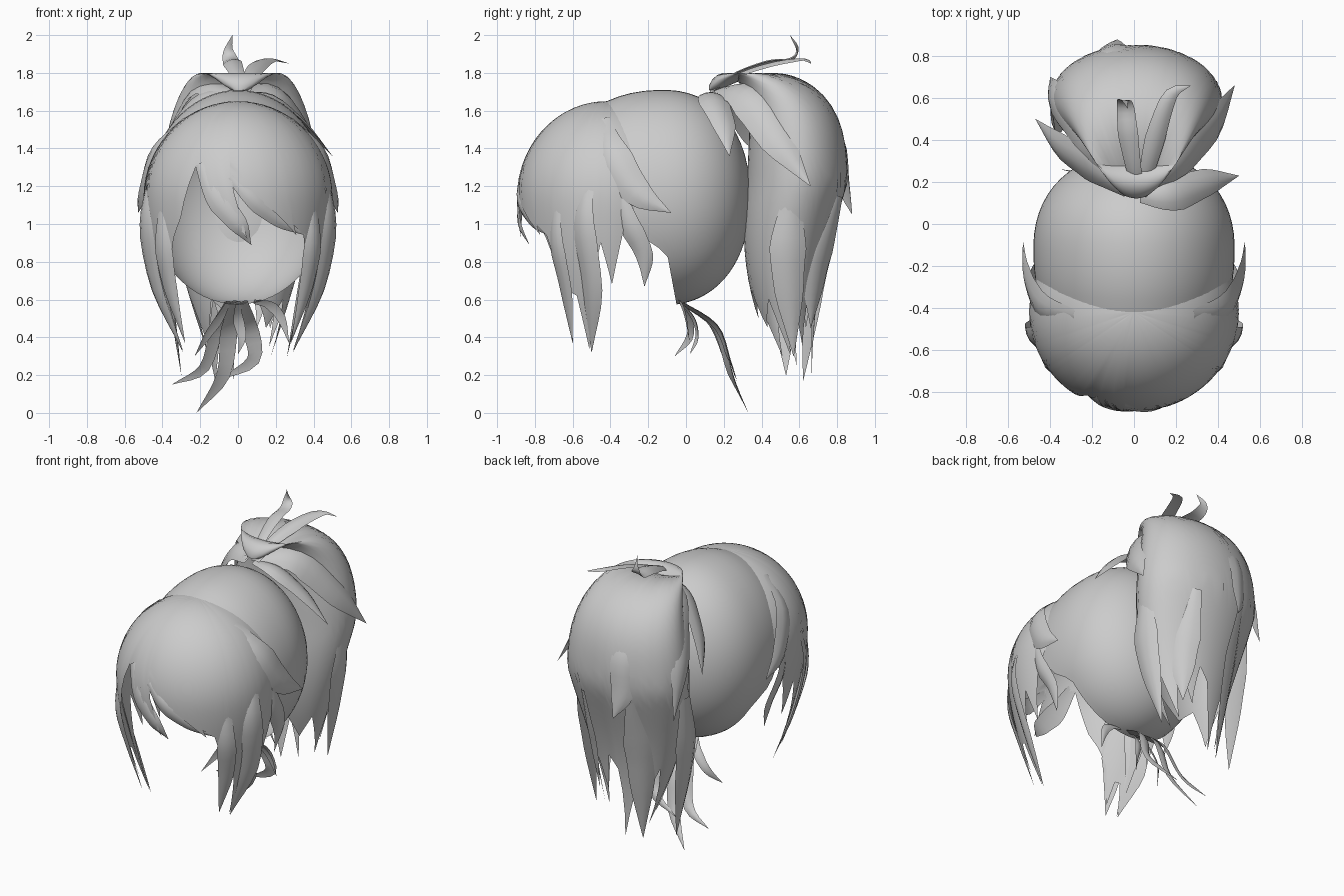
import bpy, bmesh, math
from mathutils import Vector

if "Cube" in bpy.data.objects:
    bpy.data.objects.remove(bpy.data.objects["Cube"])

hair = bpy.data.materials.new("hair_grey")
hair.diffuse_color = (0.6, 0.6, 0.6, 1)
hair.use_nodes = True
hair.node_tree.nodes["Principled BSDF"].inputs["Base Color"].default_value = hair.diffuse_color


def finish(name, bm):
    bmesh.ops.remove_doubles(bm, verts=bm.verts, dist=0.0005)
    bmesh.ops.recalc_face_normals(bm, faces=bm.faces)
    me = bpy.data.meshes.new(name)
    bm.to_mesh(me)
    bm.free()
    me.materials.append(hair)
    ob = bpy.data.objects.new(name, me)
    bpy.context.collection.objects.link(ob)
    bpy.ops.object.select_all(action='DESELECT')
    ob.select_set(True)
    bpy.context.view_layer.objects.active = ob
    bpy.ops.object.shade_smooth_by_angle(angle=math.radians(50))
    return ob


def sheet(name, columns, loop=False):
    """Skin a list of equally long point columns."""
    bm = bmesh.new()
    cols = [[bm.verts.new(p) for p in c] for c in columns]
    pairs = list(zip(cols, cols[1:])) + ([(cols[-1], cols[0])] if loop else [])
    for a, b in pairs:
        for i in range(len(a) - 1):
            bm.faces.new((a[i], a[i + 1], b[i + 1], b[i]))
    return finish(name, bm)


def lerp_list(points, t):
    """Piecewise linear lookup in (key, value) pairs."""
    for (k0, v0), (k1, v1) in zip(points, points[1:]):
        if t <= k1:
            return v0 + (v1 - v0) * max(0, t - k0) / (k1 - k0)
    return points[-1][1]


def spline(pts, n):
    """Catmull-Rom points through a short path."""
    p = [Vector(q) for q in pts]
    p = [2 * p[0] - p[1]] + p + [2 * p[-1] - p[-2]]
    out = []
    for i in range(n + 1):
        s = min(i / n * (len(p) - 3), len(p) - 3 - 1e-6)
        k, t = int(s), s - int(s)
        a, b, c, d = p[k:k + 4]
        out.append(0.5 * (2 * b + (c - a) * t + (2 * a - 5 * b + 4 * c - d) * t * t
                          + (3 * b - a - 3 * c + d) * t ** 3))
    return out


def lock(name, pts, width, centre, root=0.45, n=12):
    """Pointed lens-shaped strand whose flat side faces away from centre."""
    path = spline(pts, n)
    rings = []
    for i, p in enumerate(path):
        t = i / n
        tan = (path[min(i + 1, n)] - path[max(i - 1, 0)]).normalized()
        side = tan.cross(p - Vector(centre)).normalized()
        up = side.cross(tan)
        w = width / 2 * lerp_list([(0, root), (0.4, 1), (0.7, 0.75), (1, 0.01)], t)
        rings.append([p + side * w * u + up * w * h for u, h in
                      ((-1, -0.12), (-0.5, 0.12), (0, 0.2), (0.5, 0.12), (1, -0.12), (0, 0.0))])
    return sheet(name, list(zip(*rings)), loop=True)


# Rounded scalp shell, open to the face
def cap_column(phi):
    c, s = math.cos(phi), math.sin(phi)
    edge = lerp_list([(-1, -0.05), (-0.52, -0.1), (-0.36, -0.24), (0, -0.34), (1, -0.42)], s)
    tmax = math.acos((edge + 0.12) / (0.46 if edge > -0.12 else 0.6))
    col = []
    for i in range(19):
        t = math.cos(tmax * i / 18)
        r = (1 - abs(t) ** 2.2) ** (1 / 2.2)
        col.append((0.48 * r * c, -0.12 + t * (0.46 if t > 0 else 0.6), 1.14 + 0.57 * r * s))
    return col


sheet("scalp_shell", [cap_column(math.tau * i / 64) for i in range(64)], loop=True)


def ragged_dome(name, hem, centre, radii, shrink, power, tie=(0, 0), bend=0, loop=False):
    """Dome of hair; hem lists (angle from front, lower angle, bottom height)."""
    (cx, cy, cz), (rx, ry, rz) = centre, radii
    sub, rows, cols = 3, 24, []
    stations = [[a + (b - a) * k / sub for a, b in zip(p, q)]
                for p, q in zip(hem, hem[1:]) for k in range(sub)]
    if not loop:
        stations.append(hem[-1])
    for a0, a1, zb in stations:
        total = math.pi / 2 + (cz - zb) / rz
        col = []
        for i in range(rows + 1):
            v = i / rows
            f = total * v
            a = math.radians(a0 + (a1 - a0) * v ** 3)
            d = max(0, f - math.pi / 2) * rz
            c = max(0, math.cos(f))
            r = 1 - shrink * (d / 0.8) ** power if d else math.sin(f)
            col.append((cx + rx * r * math.sin(a),
                        cy - ry * r * math.cos(a) + tie[0] * c ** 4 - bend * math.sin(3 * d),
                        cz + rz * c - d + tie[1] * c ** 10))
        cols.append(col)
    return sheet(name, cols, loop)


# Fringe with face-framing points
side = [(52, 0.78), (56, 0.45), (61, 0.64), (66, 0.62), (72, 0.33), (79, 0.68),
        (86, 0.9), (94, 0.68), (101, 0.96), (110, 1.12)]
fringe_hem = [(-a, -a, z) for a, z in reversed(side)]
fringe_hem += [(-45, -45, 0.93), (-38, -38, 1.03), (-28, -28, 1.31), (-16, 6, 0.92), (-6, -5, 1.23),
               (10, 22, 1.07), (22, 40, 0.94), (30, 36, 1.0), (44, 46, 0.94)]
fringe_hem += [(a, a, z) for a, z in side]
ragged_dome("fringe", fringe_hem, (0, -0.42, 1.14), (0.5, 0.475, 0.51), 0.38, 1.7)

# Ponytail body, gathered forward to the tie
tail_hem = [(-180, 0.62), (-165, 0.17), (-148, 0.6), (-134, 0.45), (-118, 0.65), (-98, 0.25),
            (-80, 0.6), (-60, 0.3), (-35, 0.6), (-10, 0.5), (15, 0.65), (40, 0.45), (60, 0.6),
            (85, 0.3), (104, 0.66), (122, 0.35), (140, 0.68), (155, 0.45), (168, 0.7), (180, 0.62)]
ragged_dome("ponytail", [(a, a, z) for a, z in tail_hem], (0.01, 0.59, 1.22), (0.41, 0.265, 0.74),
            0.5, 1.3, tie=(-0.45, -0.26), bend=0.07, loop=True)

# Locks lying on the sides of the fringe
head = (0, -0.2, 1.1)
for s, label in ((1, "right"), (-1, "left")):
    lock("temple_lock_" + label, [(s * 0.28, -0.45, 1.55), (s * 0.44, -0.4, 1.38),
         (s * 0.51, -0.26, 1.17), (s * 0.53, -0.08, 1.06)], 0.2, head)
    lock("long_side_lock_" + label, [(s * 0.46, -0.52, 1.25), (s * 0.485, -0.55, 1.0),
         (s * 0.43, -0.5, 0.65), (s * 0.29, -0.5, 0.32)], 0.16, head)
    lock("short_side_lock_" + label, [(s * 0.48, -0.36, 1.2), (s * 0.49, -0.3, 1.0),
         (s * 0.46, -0.22, 0.83), (s * 0.42, -0.22, 0.67)], 0.12, head)
    lock("cheek_lock_" + label, [(s * 0.39, -0.69, 1.15), (s * 0.40, -0.69, 0.9),
         (s * 0.36, -0.64, 0.65), (s * 0.28, -0.6, 0.37)], 0.12, head)
lock("fringe_lock_centre", [(-0.2, -0.82, 1.32), (-0.12, -0.87, 1.15), (0.0, -0.88, 1.0),
     (0.07, -0.83, 0.89)], 0.13, head)
lock("fringe_lock_right", [(-0.04, -0.88, 1.25), (0.08, -0.885, 1.13), (0.22, -0.82, 1.02),
     (0.36, -0.73, 0.94)], 0.1, head)

# Locks fanning from the tie over the ponytail
tail = (0, 0.55, 1.2)
lock("tie_lock_right", [(0.03, 0.14, 1.69), (0.18, 0.14, 1.67), (0.35, 0.2, 1.53),
     (0.5, 0.23, 1.36)], 0.17, (0, 0.1, 1.1))
lock("tie_lock_left", [(-0.03, 0.16, 1.69), (-0.2, 0.27, 1.66), (-0.36, 0.37, 1.48),
     (-0.47, 0.5, 1.3)], 0.2, tail)
lock("tail_lock_right", [(0.04, 0.16, 1.7), (0.22, 0.32, 1.69), (0.39, 0.48, 1.45),
     (0.48, 0.66, 1.2)], 0.24, tail)
lock("tail_lock_left", [(-0.04, 0.17, 1.7), (-0.22, 0.42, 1.71), (-0.38, 0.6, 1.4),
     (-0.4, 0.7, 1.05)], 0.2, tail)
lock("tail_lock_back", [(-0.1, 0.68, 1.66), (-0.12, 0.81, 1.45), (-0.12, 0.845, 1.2),
     (-0.08, 0.88, 1.05)], 0.18, tail)

# Long points hanging from the ponytail
points = [((-0.39, 0.56, 1.15), (-0.37, 0.52, 0.75), (-0.3, 0.53, 0.2)),
          ((0.39, 0.56, 1.15), (0.36, 0.54, 0.8), (0.26, 0.57, 0.3)),
          ((-0.17, 0.8, 1.15), (-0.16, 0.7, 0.75), (-0.12, 0.62, 0.17)),
          ((0.2, 0.8, 1.15), (0.2, 0.7, 0.8), (0.17, 0.66, 0.45))]
for i, p in enumerate(points):
    lock(f"tail_point_{i + 1}", p, 0.2, (0, 0.5, 0.8))

# Loose flyaway locks on top
lock("flyaway_tall", [(0.03, 0.13, 1.7), (0.0, 0.25, 1.79), (-0.03, 0.43, 1.855), (-0.04, 0.55, 1.87),
     (-0.05, 0.59, 1.92), (-0.03, 0.55, 2.0)], 0.1, (0, 1.2, 1.5), n=18)
lock("flyaway_low", [(0.04, 0.13, 1.7), (0.07, 0.28, 1.79), (0.12, 0.47, 1.85),
     (0.18, 0.62, 1.87), (0.27, 0.66, 1.85)], 0.1, (0, 0.5, 1.3))

# Thin locks hanging from the nape
nape = [((-0.05, 0.16, 0.45), (-0.08, 0.24, 0.2), (-0.22, 0.33, 0.0), 0.1),
        ((-0.11, 0.14, 0.47), (-0.18, 0.23, 0.24), (-0.35, 0.26, 0.15), 0.08),
        ((0.06, 0.16, 0.46), (0.08, 0.23, 0.28), (-0.12, 0.27, 0.17), 0.09),
        ((-0.1, 0.02, 0.5), (-0.17, 0.02, 0.4), (-0.23, -0.06, 0.3), 0.06),
        ((0.0, 0.04, 0.5), (0.02, 0.06, 0.4), (0.0, 0.02, 0.31), 0.06),
        ((0.17, -0.02, 0.57), (0.23, 0.0, 0.5), (0.27, 0.02, 0.37), 0.06)]
for i, (a, b, c, w) in enumerate(nape):
    lock(f"nape_lock_{i + 1}", [(a[0] * 0.5, -0.03, 0.59), a, b, c], w, (0.25, -0.6, 0.1))
